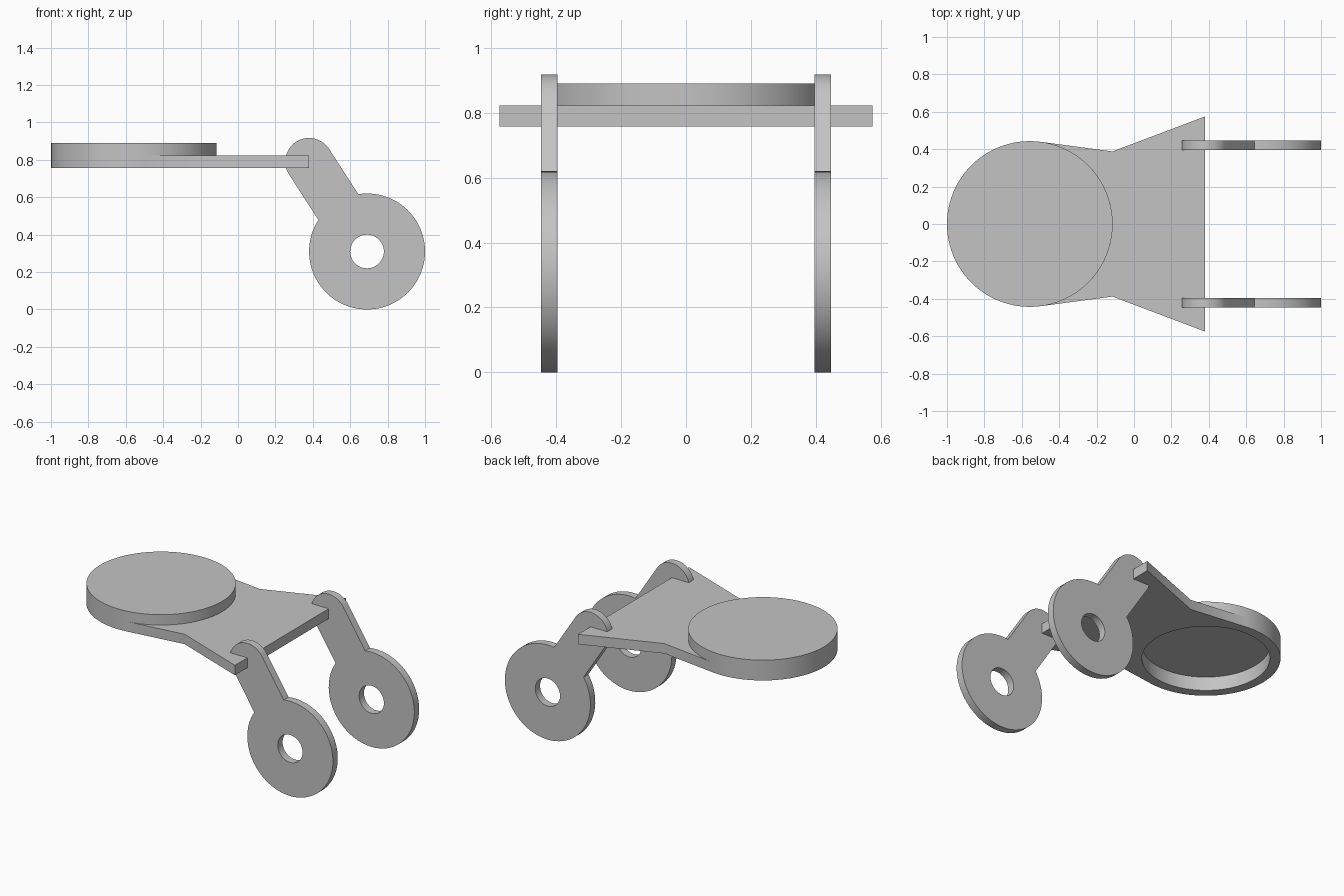
import bpy
import bmesh
from math import pi, sin, cos, asin, acos, atan2, hypot, radians
from mathutils import Matrix

cube = bpy.data.objects.get("Cube")
if cube:
    bpy.data.objects.remove(cube, do_unlink=True)

# Single plain grey
GREY = (0.55, 0.55, 0.55, 1)
mat = bpy.data.materials.new("plain_grey")
mat.use_nodes = True
mat.diffuse_color = GREY
mat.node_tree.nodes["Principled BSDF"].inputs["Base Color"].default_value = GREY


def arc(cx, cy, r, start, end, n):
    """Points along an arc, both ends included."""
    angles = [start + (end - start) * i / n for i in range(n + 1)]
    return [(cx + r * cos(a), cy + r * sin(a)) for a in angles]


def finish(obj):
    bm = bmesh.new()
    bm.from_mesh(obj.data)
    bmesh.ops.remove_doubles(bm, verts=bm.verts, dist=0.0002)
    bmesh.ops.recalc_face_normals(bm, faces=bm.faces)
    bm.to_mesh(obj.data)
    bm.free()
    obj.data.materials.clear()
    obj.data.materials.append(mat)
    bpy.ops.object.select_all(action="DESELECT")
    obj.select_set(True)
    bpy.context.view_layer.objects.active = obj
    bpy.ops.object.shade_smooth_by_angle(angle=radians(30))


def slab(name, loops, thickness, matrix):
    """Extruded flat outline; loops after the first are holes."""
    curve = bpy.data.curves.new(name, "CURVE")
    curve.dimensions = "2D"
    curve.fill_mode = "BOTH"
    curve.extrude = thickness / 2
    for loop in loops:
        spline = curve.splines.new("POLY")
        spline.points.add(len(loop) - 1)
        for point, (x, y) in zip(spline.points, loop):
            point.co = (x, y, 0, 1)
        spline.use_cyclic_u = True
    obj = bpy.data.objects.new(name, curve)
    bpy.context.collection.objects.link(obj)
    bpy.ops.object.select_all(action="DESELECT")
    obj.select_set(True)
    bpy.context.view_layer.objects.active = obj
    bpy.ops.object.convert(target="MESH")
    obj = bpy.context.view_layer.objects.active
    obj.data.transform(matrix)
    finish(obj)


# Main measures
DISC_X, DISC_R, RECESS_R = -0.557, 0.443, 0.38
BOTTOM, PLATE_TOP, CEILING, TOP = 0.757, 0.822, 0.848, 0.89
NECK_X, NECK_Y, END_X, END_Y = -0.115, 0.388, 0.38, 0.575

# Round disc, hollow underneath, as a lathed profile
profile = [(0, TOP), (DISC_R, TOP), (DISC_R, BOTTOM),
           (RECESS_R, BOTTOM), (RECESS_R, CEILING), (0, CEILING)]
bm = bmesh.new()
verts = [bm.verts.new((r, 0, z)) for r, z in profile]
edges = [bm.edges.new(pair) for pair in zip(verts, verts[1:])]
bmesh.ops.spin(bm, geom=verts + edges, cent=(0, 0, 0), axis=(0, 0, 1),
               angle=2 * pi, steps=96)
mesh = bpy.data.meshes.new("round_disc")
bm.to_mesh(mesh)
bm.free()
mesh.transform(Matrix.Translation((DISC_X, 0, 0)))
disc = bpy.data.objects.new("round_disc", mesh)
bpy.context.collection.objects.link(disc)
finish(disc)

# Flared plate, running tangent into the disc
dx = NECK_X - DISC_X
tangent = atan2(NECK_Y, dx) + acos(DISC_R / hypot(dx, NECK_Y))
outline = [(NECK_X, -NECK_Y), (END_X, -END_Y), (END_X, END_Y), (NECK_X, NECK_Y)]
outline += arc(DISC_X, 0, DISC_R, tangent, -tangent, 44)
slab("flared_plate", [outline], PLATE_TOP - BOTTOM,
     Matrix.Translation((0, 0, (BOTTOM + PLATE_TOP) / 2)))

# Pair of legs: round foot with a hole, and a round-ended arm
FOOT_X, FOOT_Z, FOOT_R, HOLE_R = 0.69, 0.31, 0.31, 0.09
ARM_X, ARM_Z, ARM_R = 0.38, 0.79, 0.127
lean = atan2(ARM_Z - FOOT_Z, ARM_X - FOOT_X)
gap = asin(ARM_R / FOOT_R)
leg = arc(FOOT_X, FOOT_Z, FOOT_R, lean + gap, lean + 2 * pi - gap, 72)
leg += arc(ARM_X, ARM_Z, ARM_R, lean - pi / 2, lean + pi / 2, 32)
hole = arc(FOOT_X, FOOT_Z, HOLE_R, 0, 2 * pi, 48)[:-1]
for name, y in (("front_leg", -0.421), ("back_leg", 0.421)):
    slab(name, [leg, hole], 0.05,
         Matrix.Translation((0, y, 0)) @ Matrix.Rotation(pi / 2, 4, "X"))
